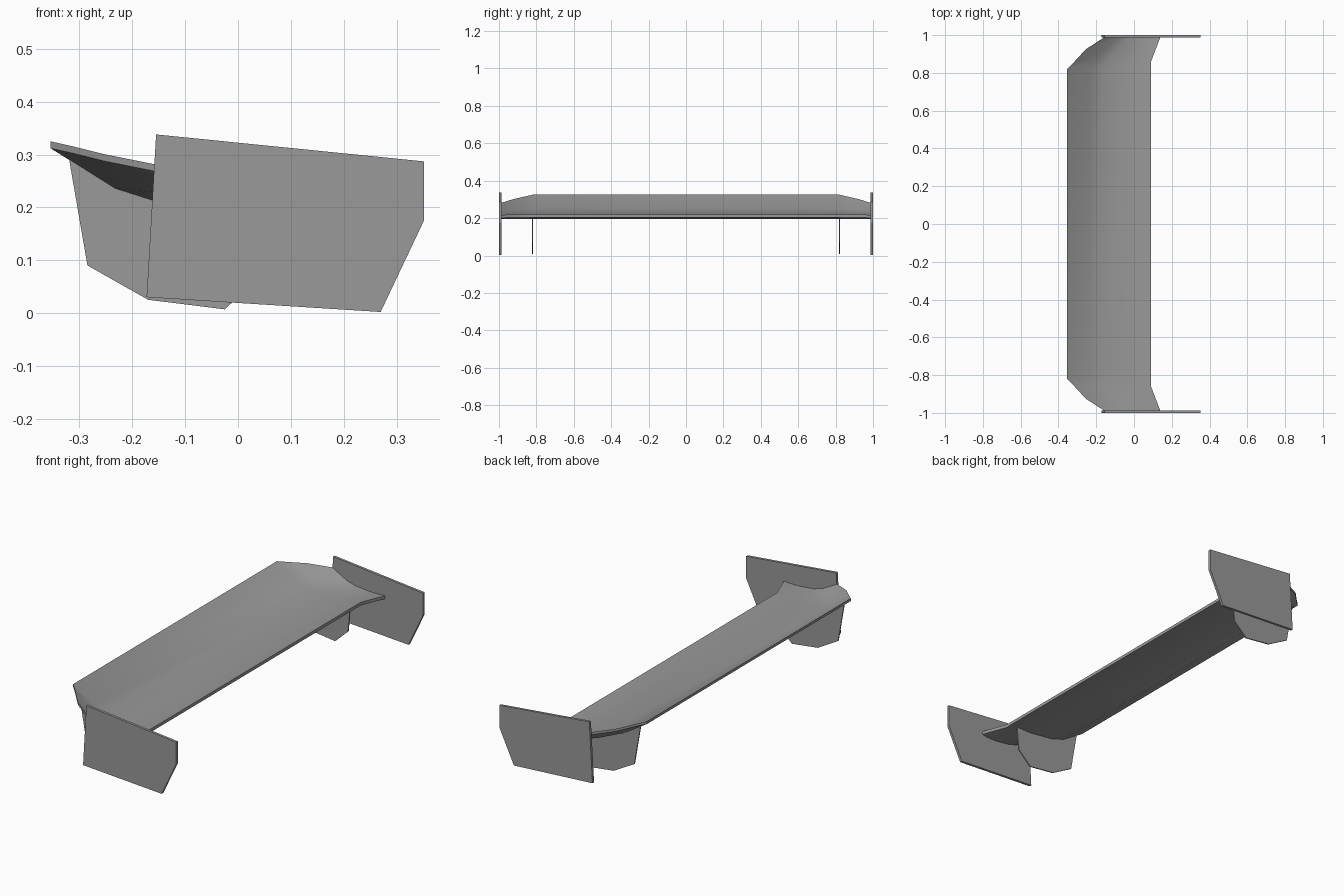
import bpy
import bmesh
import math

cube = bpy.data.objects.get("Cube")
if cube:
    bpy.data.objects.remove(cube, do_unlink=True)

grey = bpy.data.materials.new("plain grey")
grey.use_nodes = True
COLOUR = (0.32, 0.32, 0.32, 1)
grey.diffuse_color = COLOUR
grey.node_tree.nodes["Principled BSDF"].inputs["Base Color"].default_value = COLOUR


def loft(name, rings, smooth=False):
    """Skin a row of closed rings and cap both ends."""
    bm = bmesh.new()
    rows = [[bm.verts.new(p) for p in ring] for ring in rings]
    n = len(rows[0])
    for a, b in zip(rows, rows[1:]):
        for i in range(n):
            j = (i + 1) % n
            bm.faces.new((a[i], a[j], b[j], b[i]))
    bm.faces.new(rows[0])
    bm.faces.new(rows[-1])
    bmesh.ops.recalc_face_normals(bm, faces=bm.faces)
    mesh = bpy.data.meshes.new(name)
    bm.to_mesh(mesh)
    bm.free()
    mesh.materials.append(grey)
    obj = bpy.data.objects.new(name, mesh)
    bpy.context.collection.objects.link(obj)
    if smooth:
        bpy.ops.object.select_all(action="DESELECT")
        obj.select_set(True)
        bpy.context.view_layer.objects.active = obj
        bpy.ops.object.shade_smooth_by_angle(angle=math.radians(30))
    return obj


def plate(name, outline, y0, y1):
    return loft(name, [[(x, y, z) for x, z in outline] for y in (y0, y1)])


# Wing section: chord fraction, share of tail lift, thickness
SECTION = [(0, 1, 0.013), (0.27, 0.33, 0.015), (0.44, 0.12, 0.016),
           (0.72, 0, 0.019), (0.9, 0, 0.019), (1, 0.04, 0.016)]
BASE = 0.215


def wing_ring(y, tail_x, tail_z, lead_x):
    top, bottom = [], []
    for t, lift, thick in SECTION:
        x = tail_x + t * (lead_x - tail_x)
        z = BASE + lift * (tail_z - BASE)
        top.append((x, y, z))
        bottom.append((x, y, z - thick))
    return top + bottom[::-1]


# Main wing with clipped, flared tips
half = [(0.82, -0.355, 0.325, 0.09), (0.86, -0.315, 0.316, 0.09),
        (0.925, -0.255, 0.301, 0.115), (0.99, -0.155, 0.281, 0.14)]
stations = [(-s[0], *s[1:]) for s in reversed(half)] + half
loft("wing", [wing_ring(*s) for s in stations], smooth=True)

# End plates and under-wing struts
END = [(-0.155, 0.338), (0.352, 0.287), (0.352, 0.175), (0.27, 0.002), (-0.173, 0.03)]
STRUT = [(-0.32, 0.293), (-0.285, 0.09), (-0.17, 0.025), (-0.025, 0.007),
         (0.048, 0.075), (0.06, 0.205), (-0.06, 0.203), (-0.14, 0.216), (-0.235, 0.242)]
for side, sign in (("left", 1), ("right", -1)):
    plate(side + "_end_plate", END, sign * 0.987, sign * 1.0)
    plate(side + "_strut", STRUT, sign * 0.817, sign * 0.823)
